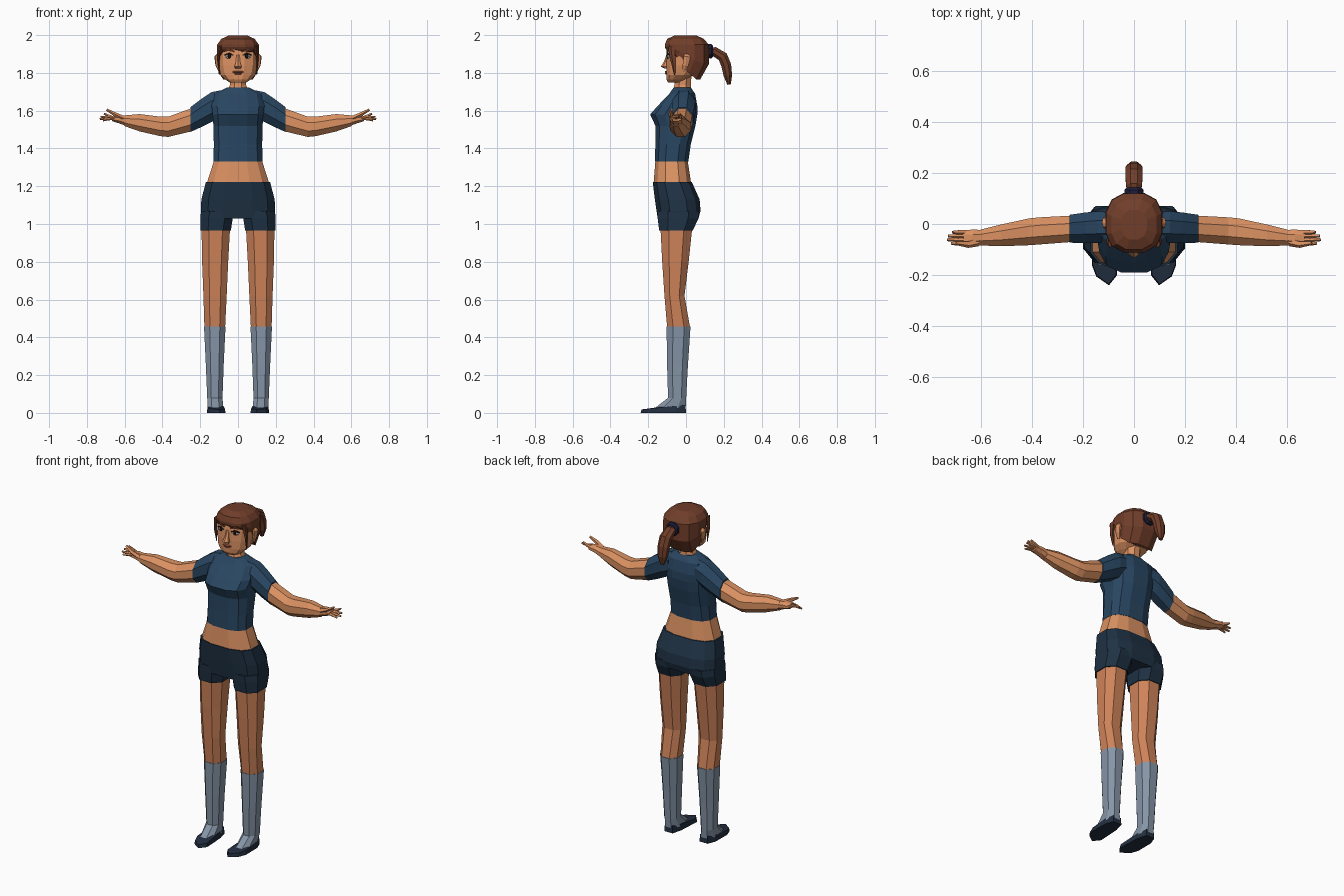
import bpy, bmesh
from math import cos, sin, pi
from mathutils import Vector, Matrix


def material(name, r, g, b):
    m = bpy.data.materials.new(name)
    m.diffuse_color = [(c / 255) ** 2.2 for c in (r, g, b)] + [1]
    return m


SKIN = material("skin", 218, 144, 98)
LEG = material("leg_skin", 206, 130, 90)
SHIRT = material("navy", 45, 72, 98)
SHORTS = material("dark_navy", 36, 53, 70)
SOCK = material("grey_blue", 132, 147, 165)
SHOE = material("shoe_dark", 40, 50, 66)
HAIR = material("brown", 112, 64, 46)
LIP = material("lip", 150, 85, 65)
WHITE = material("eye_white", 225, 220, 215)
DARK = material("dark", 35, 25, 25)


def finish(name, bm, mat, mirror):
    bmesh.ops.recalc_face_normals(bm, faces=bm.faces)
    me = bpy.data.meshes.new(name)
    bm.to_mesh(me)
    bm.free()
    me.materials.append(mat)
    ob = bpy.data.objects.new(name, me)
    bpy.context.collection.objects.link(ob)
    if mirror:
        ob.modifiers.new("Mirror", 'MIRROR').use_mirror_merge = False
    return ob


def skin_rings(name, rings, mat, mirror=False):
    """Bridge rings of points and cap both ends."""
    bm = bmesh.new()
    vs = [[bm.verts.new(p) for p in r] for r in rings]
    n = len(vs[0])
    for a, b in zip(vs, vs[1:]):
        for i in range(n):
            j = (i + 1) % n
            bm.faces.new((a[i], a[j], b[j], b[i]))
    bm.faces.new(vs[0])
    bm.faces.new(vs[-1])
    return finish(name, bm, mat, mirror)


def unit_ring(n, p=1.0):
    """Rounded n-gon reaching -1..1 with a flat front; smaller p is boxier."""
    pts = [(cos((i + .5) * 2 * pi / n), sin((i + .5) * 2 * pi / n)) for i in range(n)]
    f = lambda c: (1 if c > 0 else -1) * abs(c) ** p
    m = [max(f(q[k]) for q in pts) for k in (0, 1)]
    return [(f(u) / m[0], f(v) / m[1]) for u, v in pts]


def loft(name, rows, mat, axis='z', n=8, p=1.0, mirror=False):
    """Rows: (position on axis, u min, u max, v min, v max)."""
    rings = []
    for t, u0, u1, v0, v1 in rows:
        r = []
        for a, b in unit_ring(n, p):
            u, v = (u0 + u1) / 2 + a * (u1 - u0) / 2, (v0 + v1) / 2 + b * (v1 - v0) / 2
            r.append((u, v, t) if axis == 'z' else (t, u, v))
        rings.append(r)
    return skin_rings(name, rings, mat, mirror)


def sym(rows):
    return [(z, -w, w, f, b) for z, w, f, b in rows]


def tube(name, path, radii, side, mat, n=6, flat=1.0, mirror=False):
    pts = [Vector(q) for q in path]
    rings = []
    for i, q in enumerate(pts):
        d = (pts[min(i + 1, len(pts) - 1)] - pts[max(i - 1, 0)]).normalized()
        s = Vector(side)
        s = (s - d * s.dot(d)).normalized()
        t = d.cross(s)
        rings.append([q + s * a * radii[i] + t * b * radii[i] * flat for a, b in unit_ring(n)])
    return skin_rings(name, rings, mat, mirror)


def blob(name, loc, size, mat, mirror=False, seg=8):
    bm = bmesh.new()
    bmesh.ops.create_uvsphere(bm, u_segments=seg, v_segments=6, radius=1,
                              matrix=Matrix.Translation(loc) @ Matrix.Diagonal((*size, 1)))
    return finish(name, bm, mat, mirror)


# Torso and clothing
loft("shirt", sym([(1.33, .13, -.165, .012), (1.42, .128, -.162, .025), (1.52, .13, -.162, .05),
                   (1.58, .135, -.19, .06), (1.625, .14, -.15, .06), (1.69, .125, -.088, .048),
                   (1.722, .06, -.066, .026)]), SHIRT, n=12, p=.75)
loft("midriff", sym([(1.21, .167, -.172, .028), (1.335, .127, -.162, .009)]), SKIN, n=12, p=.75)
loft("shorts_seat", sym([(1.03, .194, -.15, .066), (1.07, .197, -.156, .077), (1.13, .194, -.165, .072),
                         (1.222, .17, -.176, .031)]), SHORTS, n=12, p=.7)
loft("shorts_leg", [(.965, .038, .199, -.142, .036), (1.03, .028, .199, -.15, .066),
                    (1.07, .01, .196, -.152, .07)], SHORTS, p=.8, mirror=True)

# Legs
loft("thigh_and_knee", [(.455, .068, .178, -.1, .021), (.62, .06, .183, -.114, -.008),
                        (.8, .052, .19, -.126, .014), (.98, .042, .193, -.135, .033)],
     LEG, p=.85, mirror=True)
loft("sock", [(.025, .078, .16, -.165, -.002), (.08, .082, .163, -.095, .001),
              (.25, .076, .17, -.1, .01), (.458, .066, .18, -.103, .024)], SOCK, p=.85, mirror=True)

# Shoe: sole outline lifted to a slightly narrower sloping rim
sole = [(.09, 0), (.145, 0), (.164, -.05), (.165, -.16), (.148, -.205), (.098, -.24), (.066, -.2), (.074, -.06)]
rim = [(.12 + (x - .12) * .93, -.09 + (y + .09) * .97, .042 + y * .1) for x, y in sole]
toe = [(.12 + (x - .12) * .5, -.09 + (y + .09) * .55, .05 + y * .1) for x, y in sole]
skin_rings("shoe", [[(x, y, 0) for x, y in sole], rim, toe], SHOE, True)

# Arms
loft("sleeve", [(.09, -.07, .045, 1.565, 1.708), (.14, -.074, .05, 1.54, 1.698),
                (.19, -.075, .045, 1.515, 1.665), (.252, -.073, .036, 1.487, 1.618)],
     SHIRT, 'x', mirror=True)
loft("arm", [(.24, -.07, .033, 1.492, 1.615), (.37, -.08, .026, 1.461, 1.568),
             (.41, -.083, .022, 1.465, 1.568), (.52, -.087, -.002, 1.49, 1.582),
             (.60, -.084, -.022, 1.518, 1.575)], SKIN, 'x', mirror=True)
loft("palm", [(.595, -.083, -.023, 1.52, 1.574), (.63, -.084, -.022, 1.533, 1.578),
              (.668, -.083, -.024, 1.545, 1.572)], SKIN, 'x', mirror=True)
for i, (x, z) in enumerate([(.71, 1.585), (.727, 1.568), (.732, 1.556), (.715, 1.548)]):
    y = -.032 - .0145 * i
    tube(f"finger_{i + 1}", [(.655, y, 1.56), (.69, y, (z + 1.563) / 2), (x, y, z)],
         [.008, .0075, .005], (0, 1, 0), SKIN, n=5, mirror=True)
tube("thumb", [(.61, -.07, 1.56), (.65, -.08, 1.58), (.695, -.075, 1.605)],
     [.014, .011, .006], (0, 1, 0), SKIN, n=5, mirror=True)

# Neck and head
loft("neck", sym([(1.69, .062, -.07, .03), (1.735, .043, -.062, .026), (1.81, .043, -.058, .03)]), SKIN)
loft("head", sym([(1.75, .045, -.095, -.03), (1.765, .068, -.103, .0), (1.79, .092, -.104, .04),
                  (1.84, .102, -.104, .075), (1.9, .104, -.1, .09), (1.96, .092, -.09, .085)]),
     SKIN, n=12, p=.85)
loft("nose", sym([(1.822, .014, -.112, -.085), (1.833, .019, -.133, -.085), (1.86, .011, -.117, -.085),
                  (1.895, .008, -.104, -.085)]), SKIN, n=6)
tube("ear", [(.1, -.012, 1.81), (.112, -.003, 1.84), (.116, .006, 1.885), (.106, .002, 1.9)],
     [.008, .015, .019, .01], (0, 1, 0), SKIN, flat=.5, mirror=True)
blob("eye", (.047, -.089, 1.888), (.021, .012, .013), WHITE, True)
blob("iris", (.046, -.097, 1.888), (.010, .006, .012), DARK, True)
tube("eyelid", [(.025, -.1, 1.893), (.047, -.1, 1.903), (.072, -.086, 1.894)], [.003, .004, .003],
     (0, 0, 1), DARK, n=4, mirror=True)
tube("eyebrow", [(.02, -.1, 1.912), (.05, -.096, 1.922), (.078, -.08, 1.914)], [.004, .005, .003],
     (0, 0, 1), HAIR, n=4, mirror=True)
blob("upper_lip", (0, -.104, 1.805), (.03, .008, .006), LIP)
blob("lower_lip", (0, -.103, 1.796), (.022, .008, .006), LIP)


# Hair cap whose lower edge drops from the fringe to the nape
def edge(y):
    return 1.925 if y < -.5 else 1.885 if y < 0 else 1.80 if y < .5 else 1.765


hair = []
for drop, z, w, f, b in [(1, 0, .1, -.107, .075), (.55, 1.95, .112, -.112, .122), (0, 1.95, .11, -.112, .12),
                         (0, 1.98, .088, -.1, .095), (0, 1.998, .05, -.06, .055)]:
    hair.append([(u * w, (f + b) / 2 + v * (b - f) / 2,
                  (edge(v) * drop + 1.95 * (1 - drop)) if drop else z) for u, v in unit_ring(12, .8)])
skin_rings("hair_cap", hair, HAIR)
tube("side_strand", [(.094, -.075, 1.94), (.103, -.068, 1.87), (.1, -.06, 1.79)], [.016, .012, .003],
     (0, 1, 0), HAIR, n=5, flat=.5, mirror=True)

# Ponytail with its band
tube("ponytail", [(0, .11, 1.915), (0, .15, 1.913), (0, .195, 1.885), (0, .213, 1.84), (0, .222, 1.785),
                  (0, .228, 1.738)], [.022, .031, .034, .033, .028, .011], (1, 0, 0), HAIR, n=8, flat=.8)
tube("hair_band", [(0, .112, 1.912), (0, .122, 1.914), (0, .134, 1.914), (0, .142, 1.914)],
     [.032, .038, .038, .03], (1, 0, 0), material("band", 35, 35, 62), n=8)
